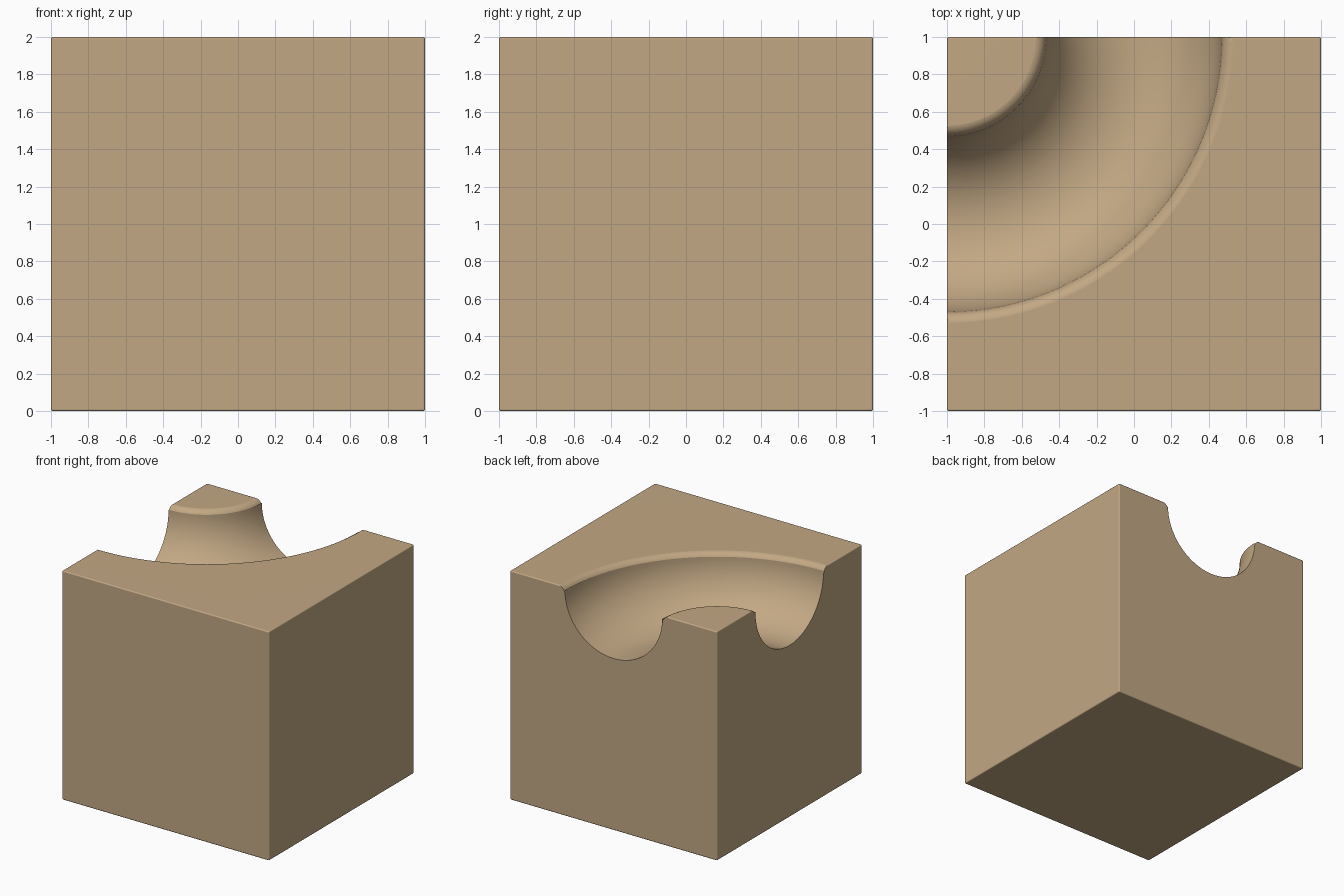
import bpy, bmesh, math
from mathutils import Matrix, Vector

if "Cube" in bpy.data.objects:
    bpy.data.objects.remove(bpy.data.objects["Cube"])

# Dimensions
RING_R = 1.0      # groove centre line radius, around the back left corner
HALF_W = 0.47     # half width of the groove
CENTRE_Z = 1.97   # centre height of the round groove floor
LIP = 0.065       # rounding of the groove lips
AXIS = Vector((-1, 1, 0))

tan = bpy.data.materials.new("warm tan")
tan.diffuse_color = (0.54, 0.39, 0.23, 1)
tan.use_nodes = True
tan.node_tree.nodes["Principled BSDF"].inputs["Base Color"].default_value = tan.diffuse_color


def add_object(name, bm):
    bmesh.ops.recalc_face_normals(bm, faces=bm.faces)
    me = bpy.data.meshes.new(name)
    bm.to_mesh(me)
    bm.free()
    me.materials.append(tan)
    ob = bpy.data.objects.new(name, me)
    bpy.context.collection.objects.link(ob)
    return ob


def groove_half():
    """Right half of the groove section, from floor to above the top face."""
    pts = []
    for i in range(1, 25):
        a = math.radians(90 * i / 24)
        pts.append((HALF_W * math.sin(a), CENTRE_Z - HALF_W * math.cos(a)))
    for i in range(9):
        a = math.radians(90 * i / 8)
        pts.append((HALF_W + LIP * (1 - math.cos(a)),
                    2.0005 - LIP + LIP * math.sin(a)))
    pts.append((HALF_W + LIP, 2.3))
    return pts


# Solid block with finely eased edges
bm = bmesh.new()
bmesh.ops.create_cube(bm, size=2, matrix=Matrix.Translation((0, 0, 1)))
bmesh.ops.bevel(bm, geom=bm.edges[:], offset=0.01, segments=3,
                profile=0.5, affect='EDGES')
block = add_object("grooved_block", bm)

# Ring-shaped cutter turned around the back left vertical edge
half = groove_half()
section = ([(-u, z) for u, z in reversed(half)]
           + [(0, CENTRE_Z - HALF_W)] + half)
STEPS = 160
bm = bmesh.new()
rings = []
for s in range(STEPS):
    a = 2 * math.pi * (s + 0.5) / STEPS
    rings.append([bm.verts.new(AXIS + Vector(((RING_R + u) * math.cos(a),
                                              (RING_R + u) * math.sin(a), z)))
                  for u, z in section])
n = len(section)
for s in range(STEPS):
    r0, r1 = rings[s], rings[(s + 1) % STEPS]
    for k in range(n):
        j = (k + 1) % n
        bm.faces.new((r0[k], r0[j], r1[j], r1[k]))
cutter = add_object("groove_cutter", bm)
cutter.hide_render = True
cutter.hide_set(True)

# Cut the groove and bake the result
cut = block.modifiers.new("groove", 'BOOLEAN')
cut.operation = 'DIFFERENCE'
cut.solver = 'EXACT'
cut.object = cutter
bpy.context.view_layer.objects.active = block
block.select_set(True)
bpy.ops.object.modifier_apply(modifier=cut.name)
bpy.data.objects.remove(cutter)

# Smooth groove and eased edges, with crisp section edges
bpy.ops.object.shade_smooth_by_angle(angle=math.radians(35))
wn = block.modifiers.new("flat_sides", 'WEIGHTED_NORMAL')
wn.keep_sharp = True
